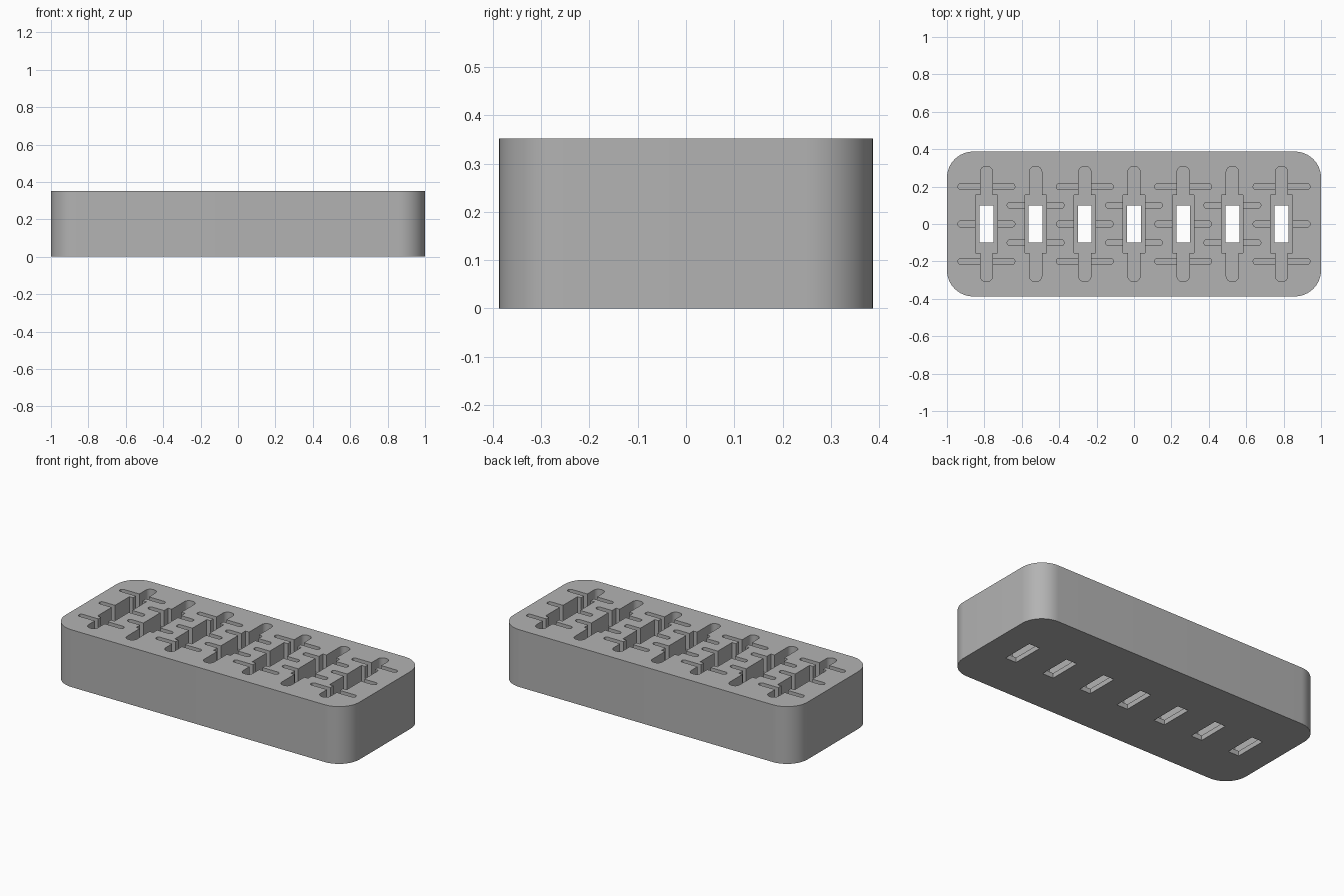
import bpy
import bmesh
from math import cos, sin, pi, radians

cube = bpy.data.objects.get("Cube")
if cube:
    bpy.data.objects.remove(cube, do_unlink=True)

HEIGHT = 0.352
PITCH = 0.263

grey = bpy.data.materials.new("plain grey")
grey.use_nodes = True
colour = (0.45, 0.45, 0.45, 1)
grey.diffuse_color = colour
grey.node_tree.nodes["Principled BSDF"].inputs["Base Color"].default_value = colour


def add_prism(bm, x, y, half_x, half_y, z0, z1, radius=0, steps=8):
    """Upright rectangular prism, with rounded corners if a radius is given."""
    points = []
    for i, (sx, sy) in enumerate([(1, 1), (-1, 1), (-1, -1), (1, -1)]):
        for k in range(steps + 1 if radius else 1):
            a = pi / 2 * (i + k / steps)
            points.append((x + sx * (half_x - radius) + radius * cos(a),
                           y + sy * (half_y - radius) + radius * sin(a)))
    if not radius:
        points = [(x + sx * half_x, y + sy * half_y)
                  for sx, sy in [(1, 1), (-1, 1), (-1, -1), (1, -1)]]
    low = [bm.verts.new((px, py, z0)) for px, py in points]
    high = [bm.verts.new((px, py, z1)) for px, py in points]
    bm.faces.new(low[::-1])
    bm.faces.new(high)
    n = len(points)
    for i in range(n):
        j = (i + 1) % n
        bm.faces.new((low[i], low[j], high[j], high[i]))


def make_object(name, boxes):
    bm = bmesh.new()
    for box in boxes:
        add_prism(bm, *box)
    bmesh.ops.remove_doubles(bm, verts=bm.verts, dist=1e-5)
    mesh = bpy.data.meshes.new(name)
    bm.to_mesh(mesh)
    bm.free()
    mesh.materials.append(grey)
    obj = bpy.data.objects.new(name, mesh)
    bpy.context.collection.objects.link(obj)
    return obj


# Rounded block
block = make_object("holder_block", [(0, 0, 1, 0.387, 0, HEIGHT, 0.14, 16)])

# Cutters: seven stations, with three or two cross slots in turn
top = HEIGHT + 0.05
floor = 0.03
stations = [(i, i * PITCH) for i in range(-3, 4)]
wells, long_slots, cross_slots, openings = [], [], [], []
for i, x in stations:
    wells.append((x, 0, 0.058, 0.155, floor, top))
    long_slots.append((x, 0, 0.033, 0.308, floor, top, 0.03))
    openings.append((x, 0, 0.037, 0.1, -0.05, floor + 0.05))
    for y in ((-0.2, 0, 0.2) if i % 2 else (-0.1, 0.1)):
        cross_slots.append((x, y, 0.152, 0.016, 0.25, top, 0.0155))

cutters = [make_object("well_cutter", wells),
           make_object("long_slot_cutter", long_slots),
           make_object("cross_slot_cutter", cross_slots),
           make_object("opening_cutter", openings)]
bpy.context.view_layer.objects.active = block
for cutter in cutters:
    cutter.hide_render = True
    cut = block.modifiers.new(cutter.name, "BOOLEAN")
    cut.operation = "DIFFERENCE"
    cut.solver = "EXACT"
    cut.object = cutter
    bpy.ops.object.modifier_apply(modifier=cut.name)
    bpy.data.objects.remove(cutter, do_unlink=True)

# Smooth rounded corners, sharp rims
bpy.ops.object.select_all(action="DESELECT")
block.select_set(True)
bpy.ops.object.shade_smooth_by_angle(angle=radians(30))
